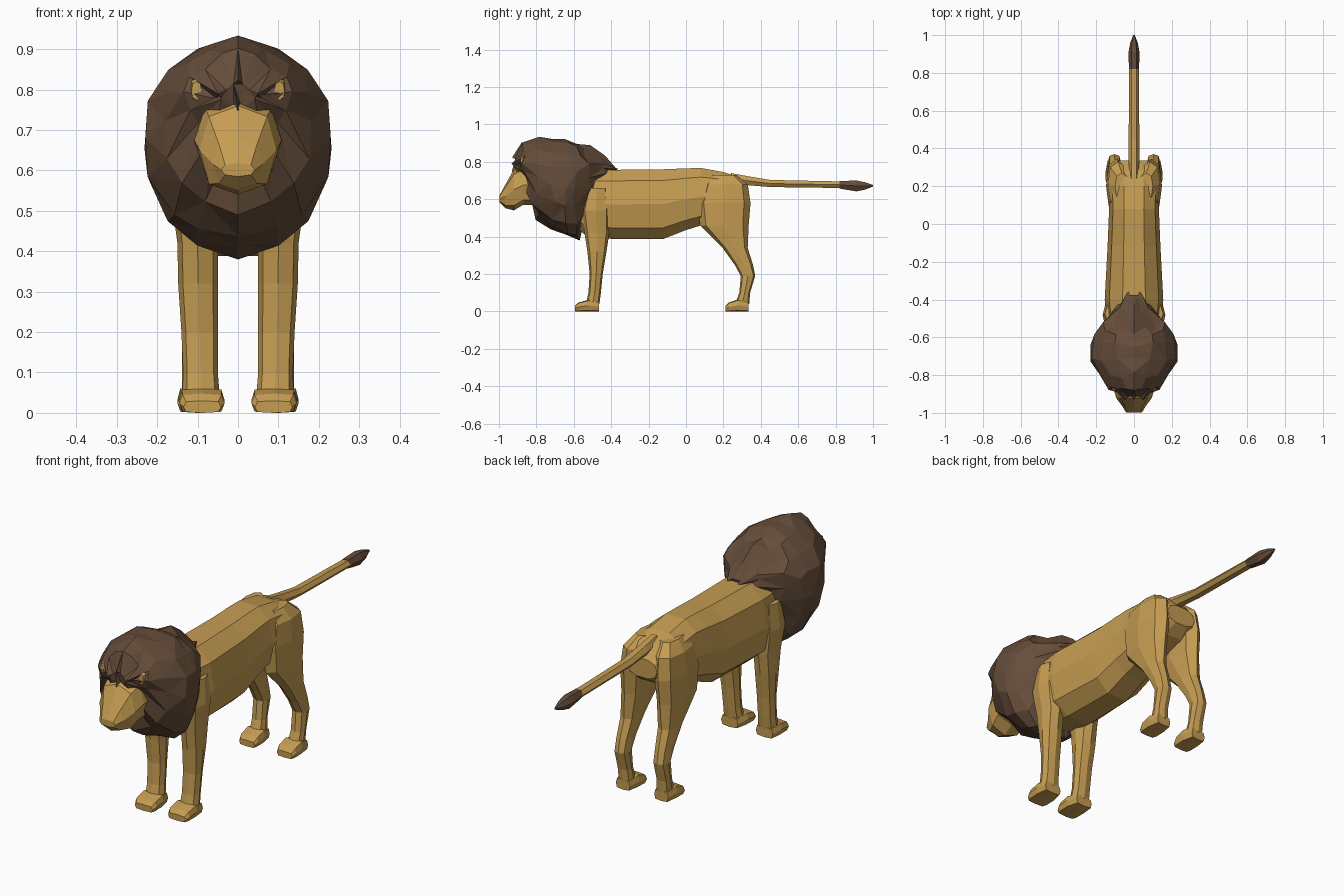
import bpy, bmesh, math, random
from mathutils import Vector

random.seed(7)


def material(name, col):
    m = bpy.data.materials.new(name)
    m.diffuse_color = (*col, 1)
    return m


TAN = material("tan fur", (0.56, 0.335, 0.085))
BROWN = material("dark brown mane", (0.13, 0.073, 0.042))


def outline(n, p):
    """Unit polygon starting at the top, squarer for small p, filling -1..1 on both axes."""
    pts = []
    for k in range(n):
        a = math.pi / 2 + (k + (0.5 if n % 4 else 0)) * 2 * math.pi / n
        c, s = math.cos(a), math.sin(a)
        pts.append((math.copysign(abs(c) ** p, c), math.copysign(abs(s) ** p, s)))
    mx, my = max(q[0] for q in pts), max(q[1] for q in pts)
    return [(x / mx, y / my) for x, y in pts]


def loft(name, rings, mat, axis="y", n=8, p=0.8, mirror=False, rough=0.0):
    """Skin rings (position, x0, x1, lo, hi) along y or z."""
    bm = bmesh.new()
    loops = []
    for t, x0, x1, lo, hi in rings:
        loop = []
        for u, v in outline(n, p):
            x = (x0 + x1) / 2 + u * (x1 - x0) / 2
            w = (lo + hi) / 2 + v * (hi - lo) / 2
            loop.append(bm.verts.new((x, t, w) if axis == "y" else (x, w, t)))
        loops.append(loop)
    for a, b in zip(loops, loops[1:]):
        for k in range(n):
            j = (k + 1) % n
            bm.faces.new((a[k], a[j], b[j], b[k]))
    bm.faces.new(loops[0])
    bm.faces.new(loops[-1])
    if rough:  # symmetric tufts
        for loop in loops:
            offsets = [[random.uniform(-rough, rough) for _ in range(3)] for _ in range(n)]
            for k, v in enumerate(loop):
                dx, dy, dz = offsets[min(k, (n - k) % n)]
                side = 0 if abs(v.co.x) < 0.001 else math.copysign(1, v.co.x)
                v.co += Vector((side * dx, 1.6 * dy, dz))
        bmesh.ops.triangulate(bm, faces=bm.faces[:])
    bmesh.ops.recalc_face_normals(bm, faces=bm.faces[:])
    me = bpy.data.meshes.new(name)
    bm.to_mesh(me)
    bm.free()
    me.materials.append(mat)
    ob = bpy.data.objects.new(name, me)
    bpy.context.collection.objects.link(ob)
    if mirror:
        ob.modifiers.new("both sides", "MIRROR")
    return ob


def centred(rows):
    return [(y, -w, w, lo, hi) for y, w, lo, hi in rows]


# Torso
loft("body", centred([
    (-0.60, 0.10, 0.46, 0.72), (-0.54, 0.14, 0.41, 0.75), (-0.40, 0.155, 0.388, 0.757),
    (-0.12, 0.14, 0.388, 0.76), (0.0, 0.135, 0.435, 0.765), (0.08, 0.132, 0.46, 0.767),
    (0.20, 0.135, 0.50, 0.745), (0.28, 0.12, 0.53, 0.72), (0.335, 0.08, 0.57, 0.66)]),
    TAN, n=10, p=0.8)

# Face with tapering muzzle
loft("face", centred([
    (-0.998, 0.042, 0.585, 0.618), (-0.965, 0.062, 0.552, 0.68), (-0.92, 0.095, 0.54, 0.76),
    (-0.87, 0.108, 0.57, 0.78), (-0.76, 0.11, 0.57, 0.78)]), TAN, p=0.8)

# Shaggy mane, leaning forward over the brow
loft("mane", centred([
    (-0.915, 0.055, 0.755, 0.82), (-0.87, 0.125, 0.69, 0.89), (-0.80, 0.185, 0.50, 0.922),
    (-0.71, 0.228, 0.43, 0.932), (-0.64, 0.225, 0.405, 0.92), (-0.58, 0.212, 0.39, 0.905),
    (-0.53, 0.17, 0.54, 0.88), (-0.45, 0.10, 0.64, 0.825), (-0.375, 0.03, 0.73, 0.77)]),
    BROWN, n=16, p=0.95, rough=0.013)

# Ears peeking out of the mane
loft("ears", [(-0.885, 0.09, 0.115, 0.775, 0.82), (-0.85, 0.088, 0.122, 0.77, 0.835)],
     TAN, mirror=True)

# Tail and tuft
loft("tail", centred([
    (0.24, 0.025, 0.68, 0.74), (0.33, 0.028, 0.675, 0.723), (0.45, 0.028, 0.665, 0.703),
    (0.83, 0.027, 0.66, 0.695)]), TAN, n=6, p=1)
loft("tail_tuft", centred([
    (0.82, 0.027, 0.657, 0.697), (0.91, 0.029, 0.642, 0.70), (0.96, 0.02, 0.652, 0.69),
    (1.0, 0.004, 0.668, 0.676)]), BROWN, n=6, p=1)

# Front legs and paws
loft("front_legs", [
    (0.04, 0.045, 0.138, -0.535, -0.463), (0.10, 0.05, 0.136, -0.522, -0.455),
    (0.20, 0.05, 0.14, -0.515, -0.445), (0.32, 0.05, 0.148, -0.527, -0.425),
    (0.42, 0.05, 0.15, -0.543, -0.41), (0.54, 0.05, 0.166, -0.56, -0.405),
    (0.66, 0.04, 0.155, -0.53, -0.42)], TAN, axis="z", mirror=True)
loft("front_paws", [
    (-0.593, 0.042, 0.135, 0, 0.03), (-0.575, 0.033, 0.145, 0, 0.048),
    (-0.52, 0.033, 0.147, 0, 0.062), (-0.465, 0.048, 0.138, 0, 0.05)],
    TAN, p=0.45, mirror=True)

# Hind legs with thigh, hock and paw
loft("hind_legs", [
    (0.04, 0.065, 0.138, 0.262, 0.338), (0.10, 0.07, 0.138, 0.285, 0.343),
    (0.19, 0.07, 0.138, 0.293, 0.37), (0.25, 0.068, 0.138, 0.26, 0.358),
    (0.34, 0.06, 0.14, 0.195, 0.33), (0.46, 0.045, 0.145, 0.075, 0.335),
    (0.58, 0.035, 0.148, 0.06, 0.345), (0.68, 0.03, 0.138, 0.09, 0.33),
    (0.73, 0.03, 0.10, 0.13, 0.27)], TAN, axis="z", mirror=True)
loft("hind_paws", [
    (0.212, 0.06, 0.142, 0, 0.03), (0.23, 0.052, 0.15, 0, 0.048),
    (0.28, 0.052, 0.15, 0, 0.065), (0.335, 0.065, 0.14, 0, 0.05)],
    TAN, p=0.45, mirror=True)
